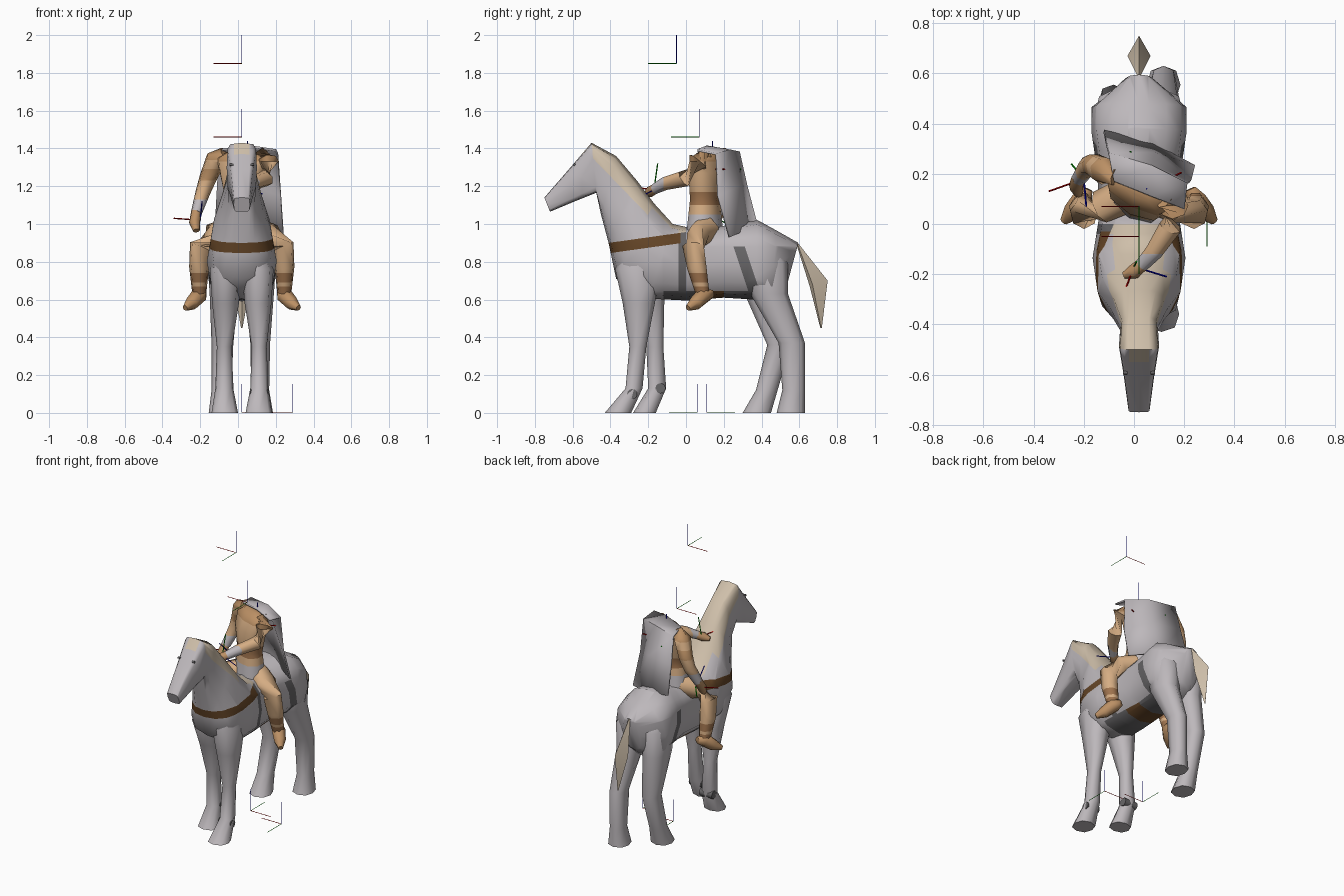
import bpy, bmesh, math
from mathutils import Vector

if "Cube" in bpy.data.objects:
    bpy.data.objects.remove(bpy.data.objects["Cube"])

CX = 0.02  # horse centre line


def mat(name, r, g, b):
    m = bpy.data.materials.new(name)
    m.diffuse_color = (r, g, b, 1)
    m.use_nodes = True
    m.node_tree.nodes["Principled BSDF"].inputs["Base Color"].default_value = m.diffuse_color
    return m


GREY, CREAM, SKIN, BROWN, DARK, TAN, RED, GREEN, BLUE, LIGHT = range(10)
MATS = [mat("coat grey", .51, .48, .50), mat("mane cream", .62, .52, .40),
        mat("skin", .67, .42, .23), mat("leather brown", .13, .06, .02),
        mat("cloth dark grey", .14, .135, .14), mat("boot tan", .34, .17, .075),
        mat("axis red", .6, .0, .0), mat("axis green", .0, .45, .0),
        mat("axis blue", .0, .0, .6), mat("light leather", .50, .28, .13)]


def finish(bm, name, rule, cuts=(), angle=50):
    """Cut the mesh along planes, colour faces by a rule and shade it."""
    for co, no in cuts:
        bmesh.ops.bisect_plane(bm, geom=bm.verts[:] + bm.edges[:] + bm.faces[:],
                               plane_co=co, plane_no=no, dist=1e-5)
    bmesh.ops.recalc_face_normals(bm, faces=bm.faces)
    for f in bm.faces:
        f.material_index = rule(f.calc_center_median()) if callable(rule) else rule
    me = bpy.data.meshes.new(name)
    bm.to_mesh(me)
    bm.free()
    for m in MATS:
        me.materials.append(m)
    ob = bpy.data.objects.new(name, me)
    bpy.context.collection.objects.link(ob)
    bpy.ops.object.select_all(action='DESELECT')
    ob.select_set(True)
    bpy.context.view_layer.objects.active = ob
    bpy.ops.object.shade_smooth_by_angle(angle=math.radians(angle))
    return ob


def loft(name, rings, rule, cuts=(), angle=50):
    bm = bmesh.new()
    vr = [[bm.verts.new(p) for p in r] for r in rings]
    n = len(vr[0])
    for a, b in zip(vr, vr[1:]):
        for i in range(n):
            j = (i + 1) % n
            bm.faces.new((a[i], a[j], b[j], b[i]))
    bm.faces.new(vr[0])
    bm.faces.new(vr[-1])
    return finish(bm, name, rule, cuts, angle)


def ring(c, u, v, n, power=1.0):
    """Rounded ring around c, spanned by half axes u and v."""
    out = []
    for i in range(n):
        t = 2 * math.pi * i / n
        s, k = math.sin(t), math.cos(t)
        out.append(c + u * math.copysign(abs(s) ** power, s)
                   + v * math.copysign(abs(k) ** power, k))
    return out


def tube(name, pts, radii, rule, cuts=(), n=7):
    P = [Vector(p) for p in pts]
    rings = []
    for i, p in enumerate(P):
        d = (P[min(i + 1, len(P) - 1)] - P[max(i - 1, 0)]).normalized()
        ref = Vector((0, 0, 1)) if abs(d.z) < .75 else Vector((0, 1, 0))
        u = d.cross(ref).normalized()
        rings.append(ring(p, u * radii[i], d.cross(u) * radii[i], n))
    return loft(name, rings, rule, cuts, 65)


def zcuts(*levels):
    return [((0, 0, z), (0, 0, 1)) for z in levels]


def ycuts(*levels):
    return [((0, y, 0), (0, 1, 0)) for y in levels]


# Horse head, neck and trunk: top y,z / bottom y,z / half width / squareness
BODY = [(-.75, 1.14, -.72, 1.065, .043, .4), (-.62, 1.29, -.60, 1.115, .06, .4),
        (-.50, 1.43, -.475, 1.165, .08, .4), (-.37, 1.36, -.45, 1.05, .075, .65),
        (-.26, 1.23, -.41, .90, .115, .8), (-.17, 1.11, -.37, .71, .165, .8),
        (-.07, 1.0, -.20, .605, .185, .8), (.02, .98, .0, .595, .162, .8),
        (.20, .99, .20, .61, .165, .8), (.38, 1.02, .36, .60, .19, .8),
        (.48, .965, .45, .59, .19, .8), (.595, .90, .53, .66, .06, .8)]
rings = []
for ty, tz, by, bz, w, p in BODY:
    t, b = Vector((CX, ty, tz)), Vector((CX, by, bz))
    rings.append(ring((t + b) / 2, Vector((w, 0, 0)), (t - b) / 2, 12, p))


def body_colour(c):
    x, y, z = c
    strap = z - .14 * (y + .41)
    if y < -.03 and .845 < strap < .90:
        return BROWN
    # mane along the crest of the neck, ending in a forelock
    if -.5 < y < 0 and z > .84 - 1.03 * y and z > .9 and abs(x - CX) < .11:
        return CREAM
    if -.55 < y < -.5 and z > 1.34 and abs(x - CX) < .04:
        return CREAM
    if -.04 < y < .0 and z < .94:
        return DARK
    if 0 < y - .255 + .33 * (z - .87) < .06 and z < .88:
        return DARK
    if z < .645 and -.12 < y < .3:
        return BROWN if .08 < y < .2 else DARK
    return GREY


loft("horse_body", rings, body_colour, [
    ((0, -.41, .845), (0, -.14, 1)), ((0, -.41, .90), (0, -.14, 1)),
    ((0, 0, .84), (0, 1.03, 1)), ((0, .255, .87), (0, 1, .33)),
    ((0, .315, .87), (0, 1, .33)), ((CX + .04, 0, 0), (1, 0, 0)),
    ((CX - .04, 0, 0), (1, 0, 0))]
    + ycuts(-.55, -.12, -.04, -.03, 0, .08, .2) + zcuts(.88, .645), 60)


# Horse legs: z, front y, back y, inner x, outer x
def leg(name, side, rows):
    rs = []
    for z, y0, y1, x0, x1 in rows:
        c = Vector((CX + side * (x0 + x1) / 2, (y0 + y1) / 2, z))
        rs.append(ring(c, Vector(((x1 - x0) / 2, 0, 0)), Vector((0, (y1 - y0) / 2, 0)), 8, .85))
    loft(name, rs, GREY, (), 60)


leg("front_leg_left", 1, [(.92, -.33, -.18, .0, .10), (.76, -.375, -.13, .0, .168),
    (.58, -.335, -.165, .015, .157), (.35, -.30, -.21, .052, .132),
    (.13, -.32, -.23, .045, .14), (0, -.43, -.29, .02, .16)])
leg("front_leg_right", -1, [(.92, -.32, -.14, .0, .10), (.76, -.355, -.10, .0, .168),
    (.58, -.275, -.115, .015, .157), (.35, -.21, -.12, .052, .132),
    (.13, -.20, -.105, .045, .14), (0, -.28, -.16, .02, .16)])
leg("hind_leg_left", 1, [(.92, .34, .46, .03, .12), (.80, .30, .54, .0, .182),
    (.63, .34, .54, .02, .17), (.37, .49, .63, .045, .15),
    (.12, .51, .63, .05, .145), (0, .48, .63, .03, .165)])
leg("hind_leg_right", -1, [(.92, .34, .46, .03, .12), (.80, .29, .54, .0, .182),
    (.63, .31, .53, .02, .17), (.36, .43, .555, .045, .16),
    (.12, .37, .485, .055, .16), (0, .30, .45, .035, .175)])

# Dark fetlock patches
for name, s, y, z in (("left", 1, -.285, .10), ("right", -1, -.135, .13)):
    x = CX + s * .092
    tube("fetlock_patch_" + name, [(x - .048, y, z), (x + .048, y, z)], [.027, .027], DARK, n=12)

# Tail
tiny = ((1, 0), (0, 1), (-1, 0), (0, -1))
loft("tail", [[Vector((CX + a * .006, .59 + b * .006, .895)) for a, b in tiny],
              [Vector(p) for p in ((CX + .046, .67, .68), (CX, .75, .70),
                                   (CX - .046, .67, .68), (CX, .655, .67))],
              [Vector((CX + a * .004, .715 + b * .004, .45)) for a, b in tiny]], CREAM, (), 30)

# Eyes
for s in (1, -1):
    tube("eye", [(CX + s * .045, -.592, 1.315), (CX + s * .064, -.592, 1.315)], [.007, .007], DARK)

# Rider torso, turned towards one side
yaw = math.radians(-27)
ux, uy = Vector((math.cos(yaw), math.sin(yaw), 0)), Vector((-math.sin(yaw), math.cos(yaw), 0))
rings = [ring(Vector((CX, y, z)), ux * w, uy * d, 8, .85) for y, z, w, d in
         ((.10, .93, .12, .09), (.10, 1.02, .11, .08), (.10, 1.13, .095, .07),
          (.11, 1.27, .13, .08), (.13, 1.35, .15, .06), (.14, 1.39, .07, .035))]
loft("rider_torso", rings,
     lambda c: GREY if c.z < 1.05 else TAN if 1.10 < c.z < 1.17 else
     LIGHT if c.z > 1.33 else SKIN, zcuts(1.05, 1.10, 1.17, 1.33), 65)

# Rider arms with grey forearm guards
tube("rider_left_arm", [(.12, .10, 1.375), (.16, .065, 1.33), (.145, -.01, 1.24),
                        (.08, -.11, 1.215), (.03, -.165, 1.185)],
     [.04, .058, .046, .036, .028],
     lambda c: GREY if c.y < -.12 else LIGHT if c.z > 1.33 else SKIN,
     ycuts(-.12) + zcuts(1.33))
tube("rider_left_hand", [(.04, -.155, 1.19), (.0, -.19, 1.17), (-.04, -.205, 1.16)],
     [.027, .03, .014], LIGHT)
tube("rider_right_arm", [(-.07, .19, 1.37), (-.12, .21, 1.34), (-.16, .235, 1.24),
                         (-.185, .23, 1.17), (-.22, .18, 1.06)],
     [.04, .055, .047, .04, .03],
     lambda c: LIGHT if 1.23 < c.z < 1.29 or c.z > 1.34 else GREY if c.z < 1.13 else SKIN,
     zcuts(1.23, 1.29, 1.13, 1.34))
tube("rider_right_hand", [(-.22, .185, 1.07), (-.23, .15, 1.01), (-.22, .12, .965)],
     [.028, .03, .018], LIGHT)

# Rider legs and boots
for name, s in (("left", 1), ("right", -1)):
    X = lambda d: CX + s * d
    tube(f"rider_{name}_leg", [(X(.06), .11, .97), (X(.15), .07, .94), (X(.22), .04, .88),
                               (X(.226), .06, .77), (X(.225), .09, .63)],
         [.072, .068, .06, .054, .038],
         lambda c: TAN if c.z < .67 or .69 < c.z < .74 else SKIN, zcuts(.67, .69, .74))
    tube(f"rider_{name}_boot", [(X(.205), .14, .63), (X(.225), .095, .625),
                                (X(.265), .05, .58), (X(.30), .01, .555)],
         [.022, .045, .038, .016], LIGHT)

# Cape: rows of left, middle and right points
rows = [((-.08, .17, 1.395), (.07, .11, 1.41), (.20, .06, 1.39)),
        ((-.10, .28, 1.38), (.07, .23, 1.39), (.21, .16, 1.37)),
        ((-.11, .32, 1.20), (.08, .28, 1.20), (.225, .17, 1.15)),
        ((-.12, .37, 1.01), (.07, .32, .97), (.24, .23, .93))]
bm = bmesh.new()
vs = [[bm.verts.new(p) for p in r] for r in rows]
for a, b in zip(vs, vs[1:]):
    for i in range(2):
        bm.faces.new((a[i], a[i + 1], b[i + 1], b[i]))
cape = finish(bm, "cape", GREY, (), 30)
sol = cape.modifiers.new("thickness", 'SOLIDIFY')
sol.thickness = .012
sol.offset = 0


# Thin axis markers
def axes(name, origin, dirs, r=.002):
    o = Vector(origin)
    for d, col, tag in zip(dirs, (RED, GREEN, BLUE), "xyz"):
        tube(f"{name}_axis_{tag}", [o, o + Vector(d)], [r, r], col, n=4)


L = .15
turned = ((-L, 0, 0), (0, -L, 0), (0, 0, L))
axes("upper", (CX, -.05, 1.85), turned)
axes("head", (CX, .07, 1.46), turned)
axes("ground_side", (.29, .06, .004), turned)
axes("ground_centre", (CX, .11, .004), ((L, 0, 0), (0, L, 0), (0, 0, L)))
axes("right_hand", (-.20, .18, 1.02), ((-.14, -.05, .01), (-.05, .06, -.03), (.01, -.11, .1)), .0035)
axes("left_hand", (.0, -.17, 1.18), ((-.05, -.13, .02), (.01, .02, .14), (.13, -.04, -.02)), .0035)
axes("chest", (.05, .14, 1.29), ((.14, .065, 0), (-.065, .15, 0), (0, 0, L)), .0035)
